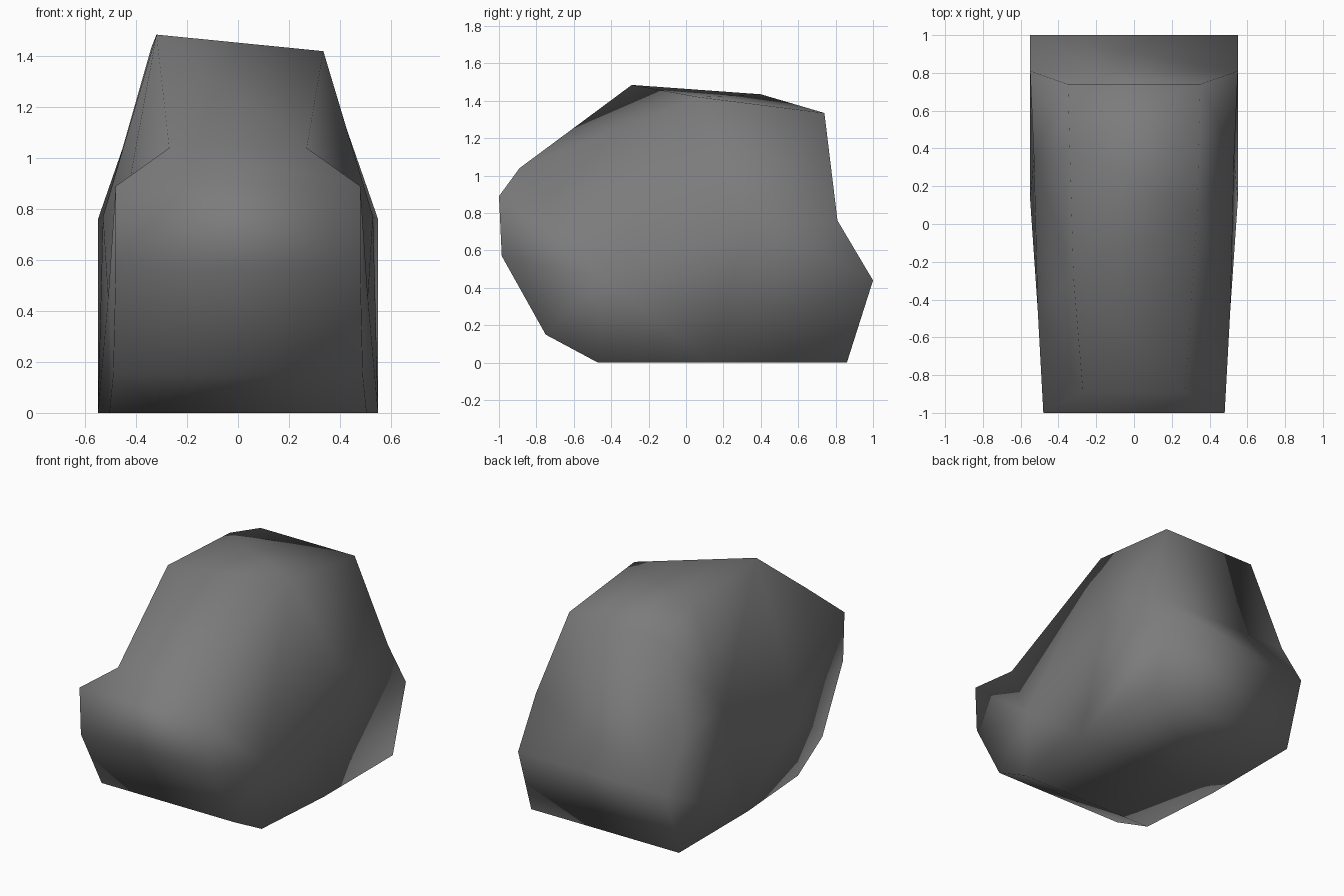
import bpy, bmesh

cube = bpy.data.objects.get("Cube")
if cube:
    bpy.data.objects.remove(cube, do_unlink=True)

# One dull grey for the whole shell
grey = bpy.data.materials.new("dull_grey")
grey.use_nodes = True
colour = (0.2, 0.2, 0.2, 1)
grey.diffuse_color = colour
bsdf = grey.node_tree.nodes["Principled BSDF"]
bsdf.inputs["Base Color"].default_value = colour
bsdf.inputs["Roughness"].default_value = 0.8

# Corners shared by both flanks: half width, y, z
corners = {
    "floor_mid": (0.55, 0.13, 0),
    "floor_front": (0.505, -0.47, 0),
    "chin": (0.49, -0.75, 0.15),
    "nose_low": (0.48, -0.985, 0.57),
    "nose_high": (0.48, -1, 0.89),
    "cowl": (0.27, -0.89, 1.04),
    "roof_rear": (0.35, 0.74, 1.335),
    "tail_top": (0.55, 0.81, 0.76),
    "tail": (0.55, 1, 0.44),
    "floor_rear": (0.55, 0.86, 0),
    "flank_front": (0.51, -0.45, 0.45),
    "flank_rear": (0.53, 0.35, 0.77),
}
bm = bmesh.new()


def make_side(sign):
    return {name: bm.verts.new((sign * x, y, z)) for name, (x, y, z) in corners.items()}


def fan(side, centre, rim):
    for a, b in zip(rim, rim[1:]):
        bm.faces.new((side[centre], side[a], side[b]))


left, right = make_side(1), make_side(-1)

# The roof is uneven: its right edge is higher and has one more corner
left["roof_front"] = bm.verts.new((0.335, 0.07, 1.42))
right["roof_front"] = bm.verts.new((-0.32, -0.29, 1.485))
right["roof_mid"] = bm.verts.new((-0.34, 0.4, 1.435))

# Panels running across from side to side
front_run = ["floor_rear", "floor_mid", "floor_front", "chin", "nose_low", "nose_high", "cowl"]
rear_run = ["roof_rear", "tail_top", "tail", "floor_rear"]
for run in (front_run, rear_run):
    for a, b in zip(run, run[1:]):
        bm.faces.new((left[a], left[b], right[b], right[a]))

# Sloping front and roof triangles
for tri in (
    (left["cowl"], right["cowl"], right["roof_front"]),
    (left["cowl"], right["roof_front"], left["roof_front"]),
    (left["roof_front"], right["roof_front"], right["roof_mid"]),
    (left["roof_front"], right["roof_mid"], left["roof_rear"]),
    (left["roof_rear"], right["roof_mid"], right["roof_rear"]),
):
    bm.faces.new(tri)

# Flanks: a front and a rear fan, and the low rear corner
for side in (left, right):
    roof = [n for n in ("roof_front", "roof_mid") if n in side]
    fan(side, "flank_front", front_run[1:] + ["roof_front", "flank_rear", "floor_mid"])
    fan(side, "flank_rear", roof + rear_run[:-1] + ["floor_mid"])
    fan(side, "floor_rear", ["floor_mid", "tail"])

bmesh.ops.recalc_face_normals(bm, faces=bm.faces)
for face in bm.faces:
    face.smooth = True

mesh = bpy.data.meshes.new("body_shell")
bm.to_mesh(mesh)
bm.free()
mesh.materials.append(grey)
body = bpy.data.objects.new("body_shell", mesh)
bpy.context.collection.objects.link(body)
